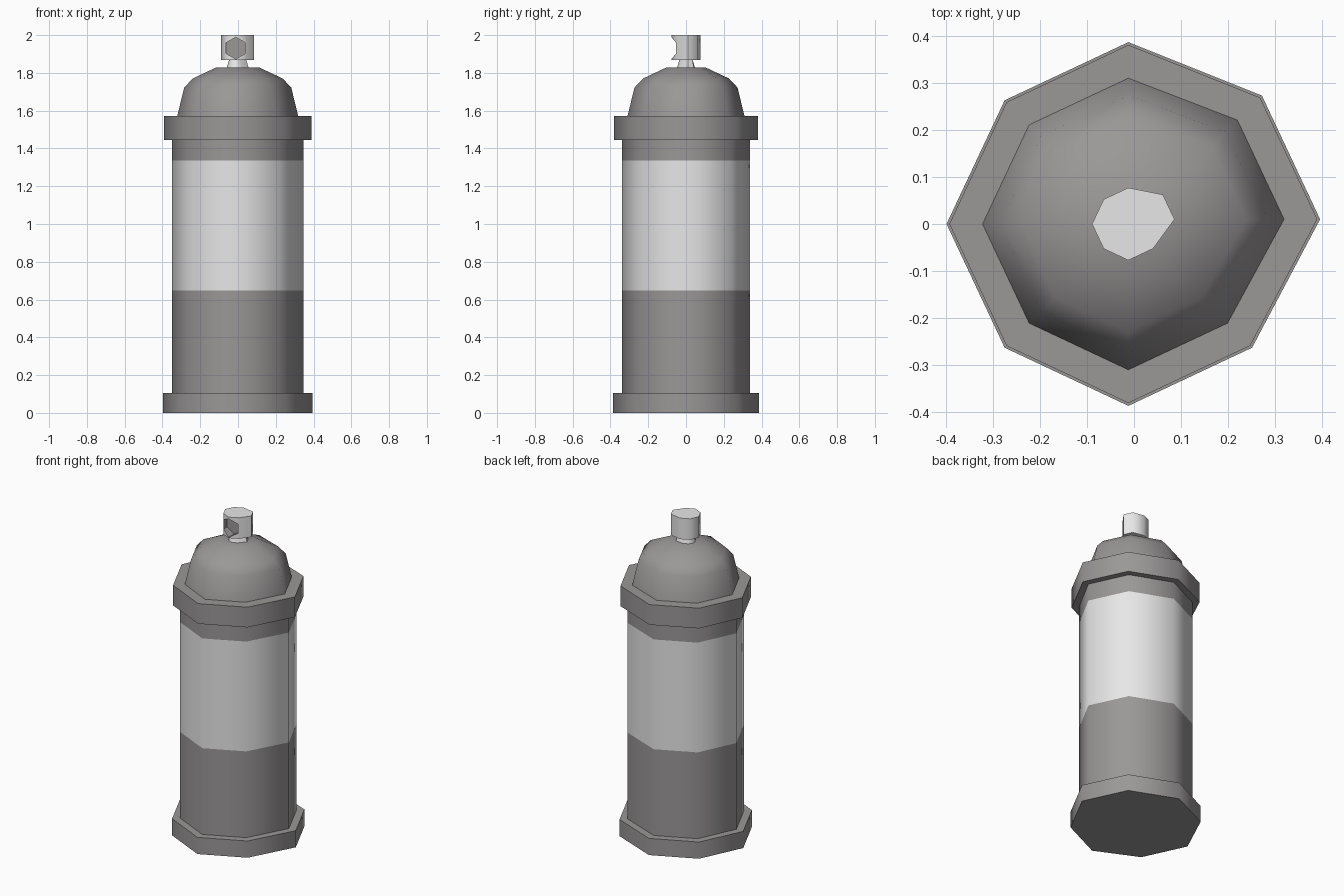
import bpy, bmesh, math

if "Cube" in bpy.data.objects:
    bpy.data.objects.remove(bpy.data.objects["Cube"])


def material(name, rgb):
    m = bpy.data.materials.new(name)
    m.diffuse_color = (*rgb, 1)
    m.use_nodes = True
    m.node_tree.nodes["Principled BSDF"].inputs["Base Color"].default_value = m.diffuse_color
    return m


dark = material("dark grey", (0.325, 0.31, 0.31))
light = material("light grey", (0.8, 0.8, 0.8))


def ring(r, z):
    """Slightly lopsided octagon: the east and north-east corners are nudged."""
    pts = []
    for i in range(8):
        k = 0.962 if i % 2 else 1.0
        a = i * math.pi / 4
        x, y = r * k * math.cos(a) - 0.012, r * k * math.sin(a)
        if i < 2:
            x, y = x + 0.021, y + 0.01
        pts.append((x, y, z))
    return pts


def finish(name, bm, mats, smooth=True):
    bmesh.ops.recalc_face_normals(bm, faces=bm.faces)
    me = bpy.data.meshes.new(name)
    bm.to_mesh(me)
    bm.free()
    for m in mats:
        me.materials.append(m)
    ob = bpy.data.objects.new(name, me)
    bpy.context.collection.objects.link(ob)
    if smooth:
        smooth_sides(ob)
    return ob


def smooth_sides(ob):
    bpy.ops.object.select_all(action='DESELECT')
    bpy.context.view_layer.objects.active = ob
    ob.select_set(True)
    bpy.ops.object.shade_smooth_by_angle(angle=math.radians(58))


def loft(name, rings, mats, band=None, smooth=True):
    """Skin a stack of point loops; band marks the level using the second colour."""
    bm = bmesh.new()
    loops = [[bm.verts.new(p) for p in r] for r in rings]
    n = len(loops[0])
    for j, (a, b) in enumerate(zip(loops, loops[1:])):
        for i in range(n):
            f = bm.faces.new((a[i], a[(i + 1) % n], b[(i + 1) % n], b[i]))
            f.material_index = int(j == band)
    bm.faces.new(loops[0])
    bm.faces.new(loops[-1])
    return finish(name, bm, mats, smooth)


def turned(name, profile, mats, **kw):
    return loft(name, [ring(r, z) for r, z in profile], mats, **kw)


# Can: base rim, banded body, upper rim and domed shoulder
turned("base_rim", [(0.386, 0), (0.386, 0.105)], [dark])
turned("can_body", [(0.338, 0.1), (0.338, 0.647), (0.338, 1.337), (0.338, 1.45)],
       [dark, light], band=1)
turned("upper_rim", [(0.38, 1.445), (0.38, 1.572)], [dark])
turned("dome", [(0.31, 1.57), (0.273, 1.722), (0.228, 1.77), (0.103, 1.829)], [dark])

# Spray valve
turned("valve_stem", [(0.048, 1.825), (0.034, 1.872)], [light])
nozzle = turned("spray_nozzle", [(0.077, 1.868), (0.077, 2.0)], [light, dark], smooth=False)


# Hexagonal spray opening cut into the front
def hexagon(r, y):
    return [(-0.012 + r * math.sin(i * math.pi / 3), y, 1.931 + r * math.cos(i * math.pi / 3))
            for i in range(6)]


cutter = loft("opening_cutter", [hexagon(0.058, -0.12), hexagon(0.058, -0.02)],
              [light, dark], smooth=False)
for p in cutter.data.polygons:
    p.material_index = 1
cutter.hide_render = True
mod = nozzle.modifiers.new("opening", 'BOOLEAN')
mod.operation = 'DIFFERENCE'
mod.solver = 'EXACT'
mod.object = cutter
bpy.context.view_layer.objects.active = nozzle
bpy.ops.object.modifier_apply(modifier=mod.name)
bpy.data.objects.remove(cutter)
smooth_sides(nozzle)
